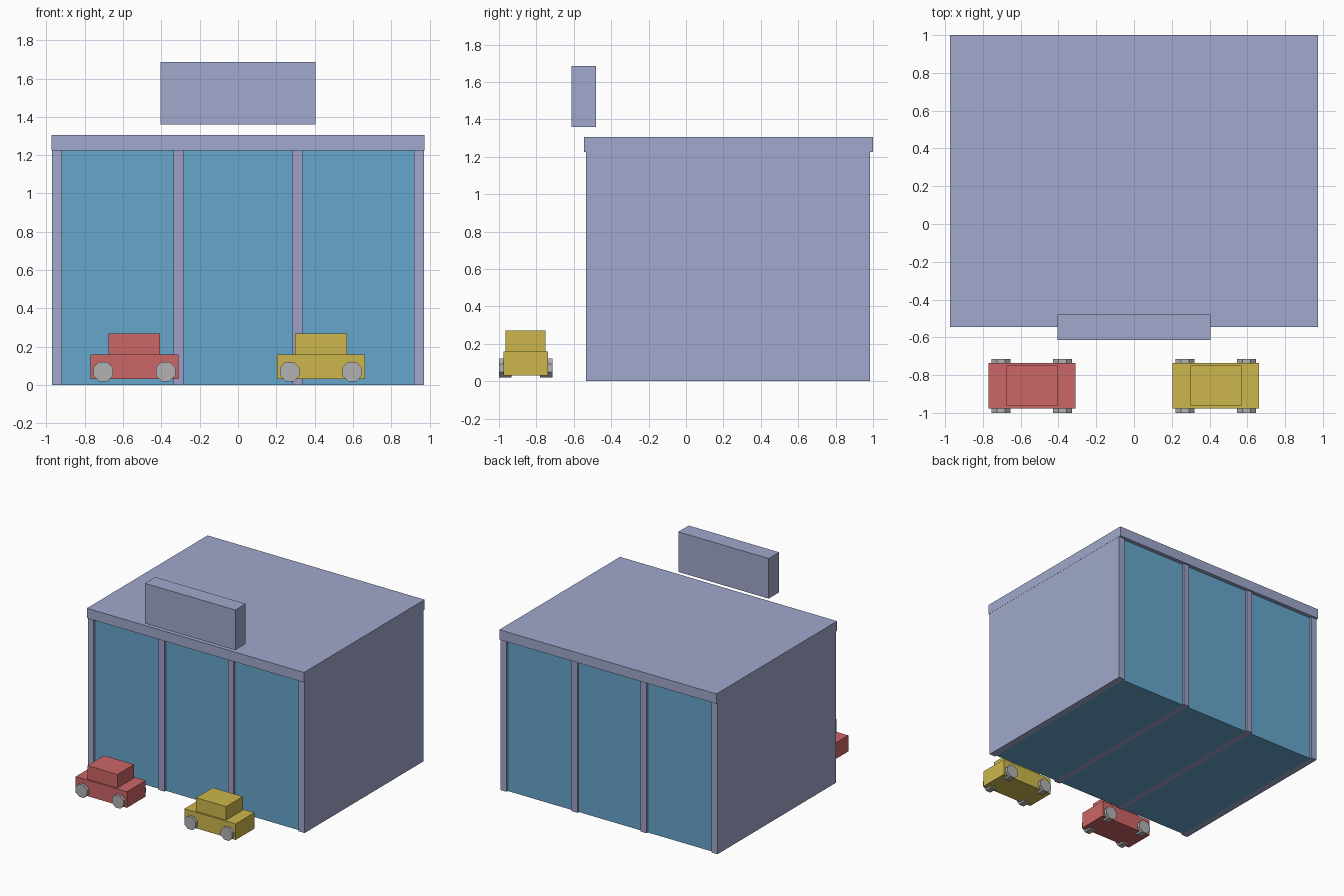
import bpy, math

if "Cube" in bpy.data.objects:
    bpy.data.objects.remove(bpy.data.objects["Cube"], do_unlink=True)


def material(name, srgb):
    colour = [((c + 0.055) / 1.055) ** 2.4 for c in srgb] + [1]
    mat = bpy.data.materials.new(name)
    mat.use_nodes = True
    mat.diffuse_color = colour
    mat.node_tree.nodes["Principled BSDF"].inputs["Base Color"].default_value = colour
    return mat


wall_paint = material("lavender paint", (0.63, 0.66, 0.8))
divider_paint = material("mauve paint", (0.63, 0.62, 0.78))
glass = material("blue glass", (0.4, 0.65, 0.8))
red = material("red paint", (0.8, 0.4, 0.4))
yellow = material("yellow paint", (0.8, 0.72, 0.3))
grey = material("grey wheel", (0.7, 0.7, 0.7))


def box(name, x, y, z, mat):
    """Box from (low, high) ranges on each axis."""
    bpy.ops.mesh.primitive_cube_add(size=1, location=[sum(r) / 2 for r in (x, y, z)])
    ob = bpy.context.object
    ob.name = name
    ob.scale = [r[1] - r[0] for r in (x, y, z)]
    bpy.ops.object.transform_apply(location=False, rotation=False, scale=True)
    ob.data.materials.append(mat)
    return ob


def wheel(name, x, y, z, radius, width):
    bpy.ops.mesh.primitive_cylinder_add(
        vertices=8, radius=radius / math.cos(math.pi / 8), depth=width,
        location=(x, y, z), rotation=(math.pi / 2, math.pi / 8, 0))
    ob = bpy.context.object
    ob.name = name
    ob.data.materials.append(grey)


def car(name, cx, paint):
    cy = -0.857
    box(name + "_body", (cx - 0.23, cx + 0.23), (cy - 0.12, cy + 0.12), (0.03, 0.16), paint)
    box(name + "_cabin", (cx - 0.135, cx + 0.135), (cy - 0.107, cy + 0.107), (0.16, 0.27), paint)
    for sx, end in ((-1, "rear"), (1, "front")):
        for sy, side in ((-1, "near"), (1, "far")):
            wheel(f"{name}_{end}_{side}_wheel", cx + sx * 0.163, cy + sy * 0.11,
                  0.07, 0.051, 0.066)


# Building shell: outer walls, dividers and roof slab
depth, height = (-0.535, 0.985), (0, 1.225)
inner, outer, div_in, div_out = 0.919, 0.972, 0.284, 0.336
for s, side in ((-1, "right"), (1, "left")):
    box(side + "_wall", sorted((s * inner, s * outer)), depth, height, wall_paint)
    box(side + "_divider", sorted((s * div_in, s * div_out)), depth, height, divider_paint)
box("roof", (-0.973, 0.973), (-0.545, 1.0), (1.225, 1.305), wall_paint)

# Glazed bays set slightly back between the walls
bays = {"right": (-inner, -div_out), "centre": (-div_in, div_in), "left": (div_out, inner)}
for side, span in bays.items():
    box(side + "_glass_bay", span, (-0.518, 0.968), height, glass)

# Sign board above the front edge
box("sign_board", (-0.405, 0.405), (-0.613, -0.48), (1.36, 1.685), wall_paint)

# Parked cars
car("red_car", -0.541, red)
car("yellow_car", 0.433, yellow)
